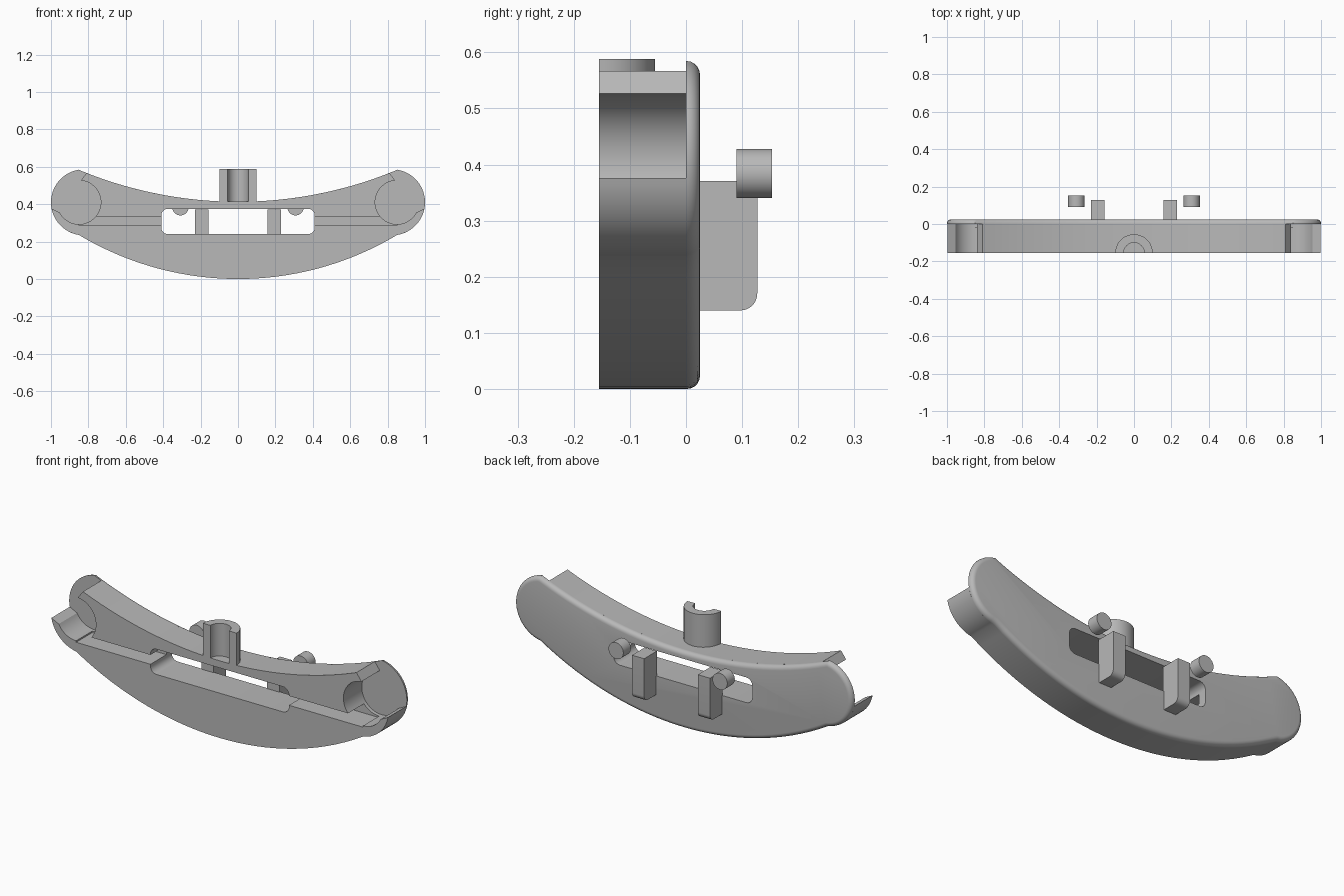
import bpy, bmesh
from math import sin, cos, radians, sqrt

cube = bpy.data.objects.get("Cube")
if cube:
    bpy.data.objects.remove(cube, do_unlink=True)

grey = bpy.data.materials.new("plain grey")
grey.use_nodes = True
grey.diffuse_color = (0.48, 0.48, 0.48, 1)
grey.node_tree.nodes["Principled BSDF"].inputs["Base Color"].default_value = (0.48, 0.48, 0.48, 1)

# How a flat profile (u, v) and its extrusion depth d map to space
ALONG = {
    "x": lambda u, v, d: (d, u, v),
    "y": lambda u, v, d: (u, d, v),
    "z": lambda u, v, d: (u, v, d),
}


def prism(name, profile, start, end, axis="y", round_end=0):
    """Extrude a closed profile, optionally rounding the rim of its far end."""
    place = ALONG[axis]
    bm = bmesh.new()
    near = [bm.verts.new(place(u, v, start)) for u, v in profile]
    far = [bm.verts.new(place(u, v, end)) for u, v in profile]
    bm.faces.new(near)
    cap = bm.faces.new(far)
    for i in range(len(near)):
        j = (i + 1) % len(near)
        bm.faces.new((near[i], near[j], far[j], far[i]))
    bmesh.ops.recalc_face_normals(bm, faces=bm.faces)
    if round_end:
        bmesh.ops.bevel(bm, geom=list(cap.edges), offset=round_end, segments=5,
                        profile=0.5, affect="EDGES")
    mesh = bpy.data.meshes.new(name)
    bm.to_mesh(mesh)
    bm.free()
    mesh.materials.append(grey)
    obj = bpy.data.objects.new(name, mesh)
    bpy.context.collection.objects.link(obj)
    return obj


def smooth(obj):
    bpy.ops.object.select_all(action="DESELECT")
    obj.select_set(True)
    bpy.context.view_layer.objects.active = obj
    bpy.ops.object.shade_smooth_by_angle(angle=radians(30))


def arc(cx, cy, r, a, b, n=16):
    return [(cx + r * cos(radians(a + (b - a) * i / n)),
             cy + r * sin(radians(a + (b - a) * i / n))) for i in range(n + 1)]


def mirrored(half):
    """Close a right-hand path with its reflection."""
    return half + [(-x, z) for x, z in reversed(half) if x > 1e-5]


def sweep(r, base, x0, x1, n=16):
    """Shallow curve, lowest at x = 0."""
    xs = [x0 + (x1 - x0) * i / n for i in range(n + 1)]
    return [(x, base + r - sqrt(r * r - x * x)) for x in xs]


TOP, BOTTOM = (2.21, 0.413), (1.655, 0.0)
END, SOCKET = (0.8235, 0.41, 0.1765), (0.85, 0.41, 0.117)
FRONT, BACK = -0.155, 0.025
SLOT_X, SLOT_LOW, SLOT_HIGH, CORNER = 0.41, 0.24, 0.375, 0.035
GROOVE_LOW, GROOVE_HIGH = 0.285, 0.335

# Back plate with a rounded rear rim
outline = sweep(*TOP, 0, 0.84) + arc(*END, 81, -81, 24) + sweep(*BOTTOM, 0.85, 0)[1:]
# both ends of the half path lie on the centre line
plate = prism("back_plate", mirrored(outline), 0, BACK, round_end=0.0235)

# Long rounded slot through the plate
slot_half = ([(0, SLOT_HIGH)]
             + arc(SLOT_X - CORNER, SLOT_HIGH - CORNER, CORNER, 90, 0, 6)
             + arc(SLOT_X - CORNER, SLOT_LOW + CORNER, CORNER, 0, -90, 6)
             + [(0, SLOT_LOW)])
cutter = prism("slot_cutter", mirrored(slot_half), -0.1, 0.1)
cutter.hide_render = True
cut = plate.modifiers.new("slot", "BOOLEAN")
cut.operation = "DIFFERENCE"
cut.solver = "EXACT"
cut.object = cutter
bpy.context.view_layer.objects.active = plate
bpy.ops.object.modifier_apply(modifier=cut.name)
bpy.data.objects.remove(cutter, do_unlink=True)
parts = [plate]

# Upper rail, ending in the socket wall
upper = (sweep(*TOP, 0, 0.81) + arc(*SOCKET, 95, 219.8, 20)
         + [(SLOT_X, GROOVE_HIGH)]
         + arc(SLOT_X - CORNER, SLOT_HIGH - CORNER, CORNER, 0, 90, 6)
         + [(0, SLOT_HIGH)])
parts.append(prism("upper_rail", mirrored(upper), FRONT, 0))

# Lower body, with hooked lips under the sockets
lower = ([(0, SLOT_LOW)]
         + arc(SLOT_X - CORNER, SLOT_LOW + CORNER, CORNER, -90, 0, 6)
         + [(SLOT_X, GROOVE_LOW), (0.85, GROOVE_LOW)]
         + arc(*SOCKET, 270, 332, 12) + arc(*END, -11, -81, 14)
         + sweep(*BOTTOM, 0.85, 0)[1:])
parts.append(prism("lower_body", mirrored(lower), FRONT, 0))

# Half tube standing on the front of the rail
tube = arc(0, FRONT, 0.1, 0, 180, 24) + arc(0, FRONT, 0.055, 180, 0, 20)
parts.append(prism("half_tube", tube, 0.405, 0.588, axis="z"))

for side, label in ((1, "left"), (-1, "right")):
    # Groove floor between slot and socket
    floor = ([(SLOT_X, GROOVE_LOW), (0.85, GROOVE_LOW)]
             + arc(*SOCKET, 270, 219.8, 8) + [(SLOT_X, GROOVE_HIGH)])
    parts.append(prism(label + "_groove_floor", [(side * x, z) for x, z in floor], -0.02, 0))
    # Rear hook post with a rounded lower corner
    post = ([(BACK - 0.005, 0.14)] + arc(0.097, 0.17, 0.03, -90, 0, 8)
            + [(0.127, 0.371), (BACK - 0.005, 0.371)])
    parts.append(prism(label + "_rear_post", post,
                       side * 0.195 - 0.036, side * 0.195 + 0.036, axis="x"))
    # Rear peg
    peg = arc(side * 0.308, 0.384, 0.044, 0, 360, 32)[:-1]
    parts.append(prism(label + "_rear_peg", peg, 0.09, 0.153))

for part in parts:
    smooth(part)
